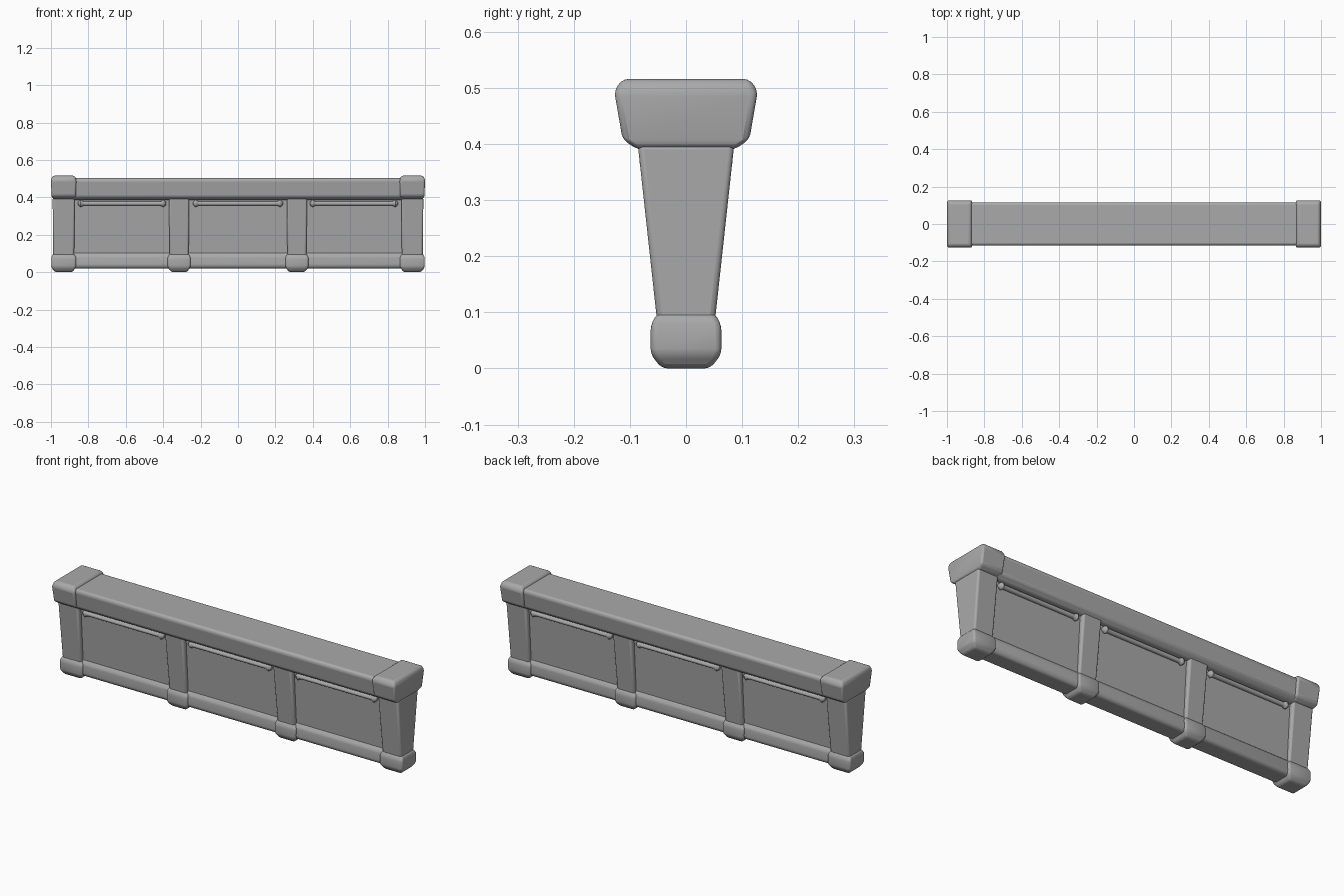
import bpy
import bmesh
import math

old = bpy.data.objects.get("Cube")
if old:
    bpy.data.objects.remove(old, do_unlink=True)

stone = bpy.data.materials.new("grey stone")
stone.use_nodes = True
GREY = (0.4, 0.4, 0.4, 1)
stone.diffuse_color = GREY
stone.node_tree.nodes["Principled BSDF"].inputs["Base Color"].default_value = GREY


def finish(name, bm, bevel=0.0):
    """Turn a bmesh into a smooth shaded, softly bevelled part."""
    bmesh.ops.recalc_face_normals(bm, faces=bm.faces)
    mesh = bpy.data.meshes.new(name)
    bm.to_mesh(mesh)
    bm.free()
    obj = bpy.data.objects.new(name, mesh)
    bpy.context.collection.objects.link(obj)
    mesh.materials.append(stone)
    if bevel:
        mod = obj.modifiers.new("soft edges", "BEVEL")
        mod.width = bevel
        mod.segments = 3
        mod.limit_method = "ANGLE"
        mod.angle_limit = math.radians(25)
    bpy.ops.object.select_all(action="DESELECT")
    obj.select_set(True)
    bpy.context.view_layer.objects.active = obj
    bpy.ops.object.shade_smooth_by_angle(angle=math.radians(40))
    return obj


def block(name, x, levels, bevel):
    """Stack rectangles centred at x; levels are (half x, half y, z)."""
    bm = bmesh.new()
    rings = []
    for hx, hy, z in levels:
        corners = ((-hx, -hy), (hx, -hy), (hx, hy), (-hx, hy))
        rings.append([bm.verts.new((x + cx, cy, z)) for cx, cy in corners])
    bm.faces.new(rings[0])
    bm.faces.new(rings[-1])
    for low, high in zip(rings, rings[1:]):
        for i in range(4):
            j = (i + 1) % 4
            bm.faces.new((low[i], low[j], high[j], high[i]))
    return finish(name, bm, bevel)


def panel_rod(name, x, half, side):
    """Rounded moulding with knobbed ends, below the top rail."""
    y, z = side * 0.064, 0.367
    bm = bmesh.new()
    rings = []
    steps = ((-1, 0.009), (-0.94, 0.02), (-0.88, 0.012),
             (0.88, 0.012), (0.94, 0.02), (1, 0.009))
    for t, r in steps:
        rings.append([bm.verts.new((x + t * half, y + r * math.cos(a), z + r * math.sin(a)))
                      for a in (math.tau * k / 12 for k in range(12))])
    bm.faces.new(rings[0])
    bm.faces.new(rings[-1])
    for a, b in zip(rings, rings[1:]):
        for i in range(12):
            j = (i + 1) % 12
            bm.faces.new((a[i], a[j], b[j], b[i]))
    return finish(name, bm, 0.004)


# Long top rail, bottom rail and recessed wall
block("top_rail", 0, [(0.94, 0.078, 0.385), (0.94, 0.102, 0.405),
                      (0.94, 0.116, 0.49), (0.94, 0.108, 0.503)], 0.008)
block("bottom_rail", 0, [(0.94, 0.042, 0.02), (0.94, 0.053, 0.035),
                         (0.94, 0.051, 0.085), (0.94, 0.036, 0.106)], 0.008)
block("recessed_wall", 0, [(0.94, 0.034, 0.06), (0.94, 0.06, 0.40)], 0)

# Posts with feet; the end posts also carry caps
posts = (("end_right", -0.932, 0.066), ("middle_right", -0.315, 0.061),
         ("middle_left", 0.315, 0.061), ("end_left", 0.932, 0.066))
for place, x, half in posts:
    block("post_" + place, x, [(half - 0.01, 0.050, 0.07),
                               (half - 0.007, 0.086, 0.40)], 0.01)
    block("foot_" + place, x, [(half - 0.02, 0.043, 0.0), (half, 0.063, 0.025),
                               (half, 0.063, 0.078), (half - 0.009, 0.051, 0.099)], 0.01)
    if place.startswith("end"):
        block("cap_" + place, x, [(half - 0.009, 0.086, 0.39), (half - 0.001, 0.113, 0.408),
                                  (half + 0.002, 0.128, 0.495),
                                  (half - 0.008, 0.113, 0.516)], 0.01)

# Mouldings at the top of each panel, front and back
for place, x, half in (("right", -0.62, 0.235), ("middle", 0, 0.24), ("left", 0.62, 0.235)):
    for face, side in (("front", -1), ("back", 1)):
        panel_rod("moulding_" + face + "_" + place, x, half, side)
